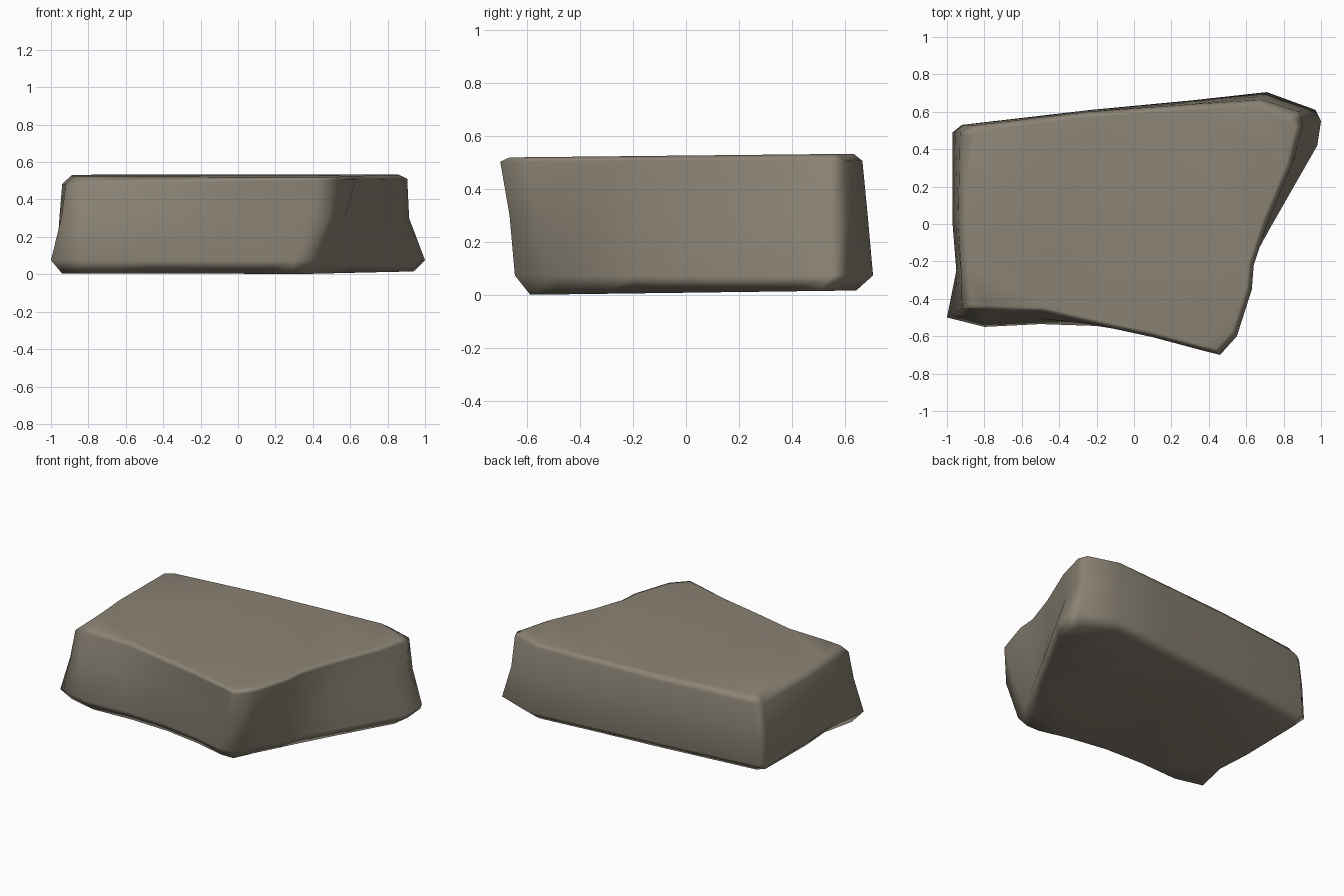
import bpy, bmesh

if "Cube" in bpy.data.objects:
    bpy.data.objects.remove(bpy.data.objects["Cube"])

# Outlines of the slab, anticlockwise from the front left corner
low = [(-1, -.5), (-.8, -.55), (-.5, -.535), (-.2, -.545), (.08, -.59), (.3, -.645), (.4, -.645),
       (.47, -.5), (.55, -.35), (.63, -.2), (.74, 0), (.98, .42), (1, .55), (.97, .61),
       (.71, .705), (.3, .66), (-.23, .61), (-.92, .53), (-.97, .49), (-.97, 0), (-.95, -.25)]
mid = [(-.945, -.47), (-.81, -.51), (-.5, -.505), (-.2, -.515), (.1, -.57), (.37, -.63), (.48, -.665),
       (.52, -.56), (.57, -.35), (.61, -.2), (.7, .02), (.87, .37), (.915, .54), (.9, .61),
       (.69, .685), (.3, .65), (-.24, .605), (-.91, .53), (-.955, .49), (-.955, 0), (-.93, -.25)]
high = [(-.92, -.45), (-.82, -.46), (-.5, -.47), (-.2, -.54), (.1, -.605), (.38, -.68), (.46, -.70),
        (.55, -.6), (.63, -.35), (.64, -.22), (.72, .02), (.85, .33), (.905, .54), (.88, .60),
        (.68, .665), (.3, .64), (-.25, .60), (-.88, .525), (-.93, .49), (-.94, 0), (-.925, -.25)]


def ring(bm, pts, z, sx=1, sy=1):
    """One closed loop of vertices; z is a function of x and y."""
    return [bm.verts.new((x * sx, y * sy, z(x, y))) for x, y in pts]


bm = bmesh.new()
rings = [
    ring(bm, low, lambda x, y: .01 + .012 * y, .94, .91),   # worn bottom edge
    ring(bm, low, lambda x, y: .075),                       # widest, near the ground
    ring(bm, mid, lambda x, y: .3),                         # hollowed sides
    ring(bm, high, lambda x, y: .497 + .015 * x),           # upper rim
    ring(bm, high, lambda x, y: .527 + .01 * y, .95, .95),  # worn top edge
]
n = len(low)
for a, b in zip(rings, rings[1:]):
    for i in range(n):
        j = (i + 1) % n
        bm.faces.new((a[i], a[j], b[j], b[i]))
bm.faces.new(rings[-1])
bm.faces.new(rings[0][::-1])
bmesh.ops.triangulate(bm, faces=[f for f in bm.faces if len(f.verts) > 4])
bmesh.ops.recalc_face_normals(bm, faces=bm.faces)
for f in bm.faces:
    f.smooth = True

mesh = bpy.data.meshes.new("rock_slab")
bm.to_mesh(mesh)
bm.free()
rock = bpy.data.objects.new("rock_slab", mesh)
bpy.context.collection.objects.link(rock)

# Keep the broad top and bottom flat while the edges stay rounded
weighted = rock.modifiers.new("flat_caps", 'WEIGHTED_NORMAL')
weighted.weight = 50

stone = bpy.data.materials.new("warm grey stone")
stone.diffuse_color = (.26, .228, .178, 1)
stone.use_nodes = True
stone.node_tree.nodes["Principled BSDF"].inputs["Base Color"].default_value = stone.diffuse_color
mesh.materials.append(stone)
